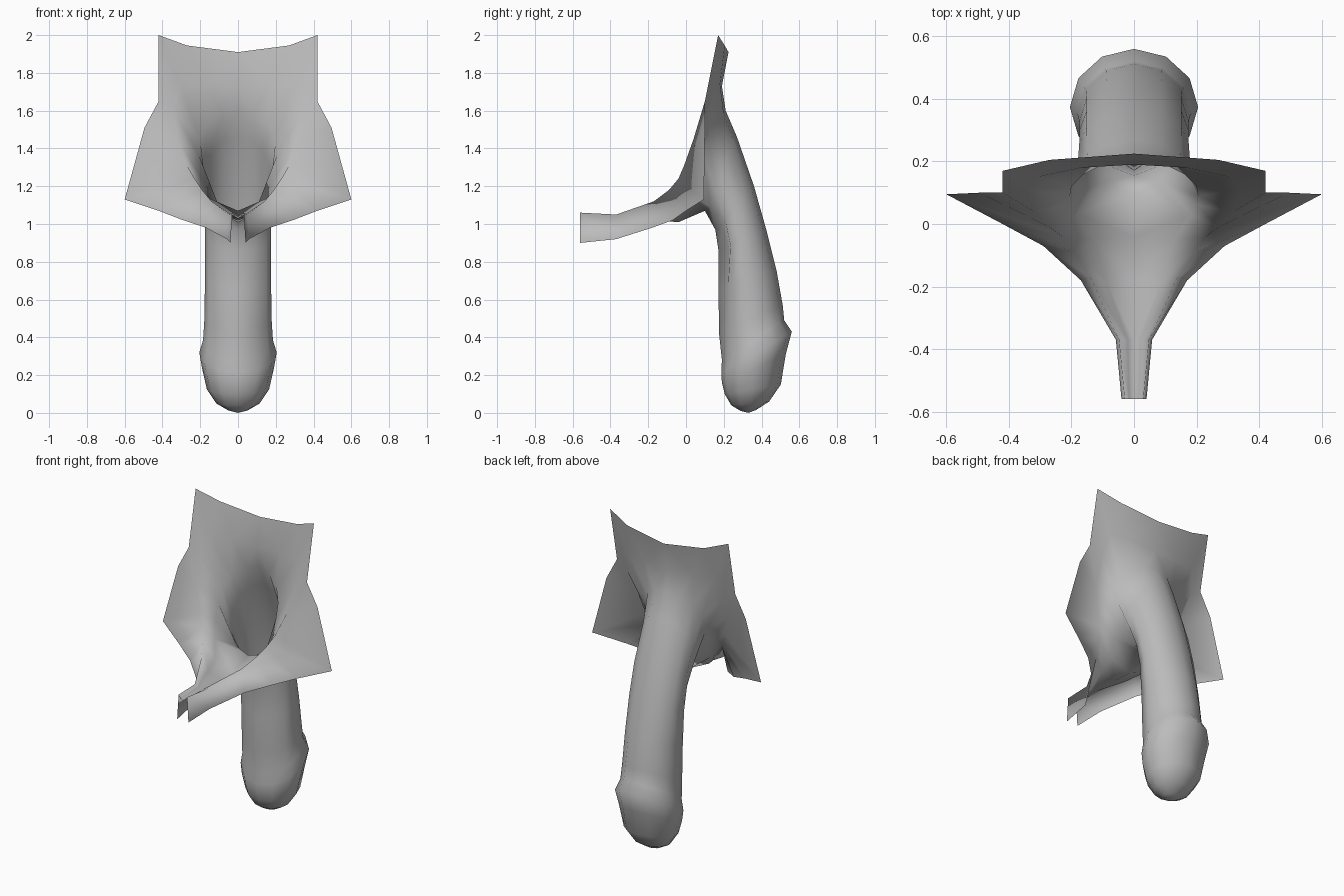
import bpy, bmesh, math

if "Cube" in bpy.data.objects:
    bpy.data.objects.remove(bpy.data.objects["Cube"])

grey = bpy.data.materials.new("plain grey")
grey.diffuse_color = (0.5, 0.5, 0.5, 1)
grey.use_nodes = True
grey.node_tree.nodes["Principled BSDF"].inputs["Base Color"].default_value = grey.diffuse_color

# Half rows of the open skin patch, from top centre round to the rear strip
outer_edge = [(0, .225, 1.91), (.27, .205, 1.945), (.42, .17, 2.0), (.42, .10, 1.65),
              (.495, .10, 1.51), (.6, .095, 1.13), (.42, .0, 1.07), (.29, -.07, 1.02),
              (.17, -.18, .98), (.058, -.37, .92), (.04, -.56, .90)]
groin_fold = [(0, .19, 1.73), (.17, .18, 1.74), (.31, .15, 1.74), (.34, .11, 1.6),
              (.32, .04, 1.45), (.27, -.01, 1.31), (.23, -.04, 1.24), (.19, -.09, 1.18),
              (.14, -.17, 1.12), (.048, -.37, 1.05), (.03, -.56, 1.06)]
inner_wall = [(0, .21, 1.6), (.08, .2, 1.58), (.16, .16, 1.53), (.2, .12, 1.45),
              (.205, .09, 1.36), (.2, .06, 1.25), (.185, .03, 1.15), (.13, -.05, 1.07),
              (.09, -.18, 1.05), (.02, -.37, 1.04), (.015, -.56, 1.04)]
root_row = [(0, .27, 1.46), (.09, .255, 1.43), (.15, .22, 1.36), (.18, .19, 1.27),
            (.17, .16, 1.17), (.1, .13, 1.09), (0, .1, 1.07), (0, -.04, 1.01),
            (0, -.18, 1.02), (0, -.37, 1.03), (0, -.56, 1.03)]

# Stations down the tube: outer y, z, inner y, z, half width, underside hollow
stations = [(.36, 1.2, .155, .97, .175, .02), (.425, .97, .172, .86, .175, .04),
            (.48, .75, .172, .65, .175, .03), (.512, .57, .175, .42, .178, .02),
            (.52, .49, .19, .28, .185, .01), (.56, .43, .187, .21, .205, 0),
            (.528, .31, .19, .16, .19, 0), (.502, .15, .205, .10, .165, 0),
            (.44, .06, .24, .04, .115, 0), (.37, .015, .29, .01, .05, 0)]


def half_ring(ty, tz, by, bz, w, hollow, n=6):
    """Half an ellipse from the outer side to the inner side."""
    ring = []
    for k in range(n + 1):
        a = math.pi * k / n
        t = (1 - math.cos(a)) / 2
        y = ty + (by - ty) * t + (hollow if k == n - 1 else 0)
        ring.append((w * math.sin(a) if 0 < k < n else 0, y, tz + (bz - tz) * t))
    return ring


rows = [outer_edge, groin_fold, inner_wall, root_row] + [half_ring(*s) for s in stations]

bm = bmesh.new()
grid = [[bm.verts.new(p) for p in row] for row in rows]
for a, b in zip(grid, grid[1:]):
    for k in range(min(len(a), len(b)) - 1):
        bm.faces.new((a[k], b[k], b[k + 1], a[k + 1]))
# Closed tip
tip = bm.verts.new((0, .33, 0))
last = grid[-1]
for k in range(len(last) - 1):
    bm.faces.new((last[k], tip, last[k + 1]))
# Other half
geom = bm.verts[:] + bm.edges[:] + bm.faces[:]
bmesh.ops.mirror(bm, geom=geom, axis='X', merge_dist=0.0005)
bmesh.ops.remove_doubles(bm, verts=bm.verts[:], dist=0.0005)
bmesh.ops.recalc_face_normals(bm, faces=bm.faces[:])
bm.normal_update()
# The tip must face down, so the outside is the smooth visible side
tip_face = min(bm.faces, key=lambda f: f.calc_center_median().z)
if tip_face.normal.z > 0:
    bmesh.ops.reverse_faces(bm, faces=bm.faces[:])

mesh = bpy.data.meshes.new("anatomy_skin")
bm.to_mesh(mesh)
bm.free()
mesh.materials.append(grey)
for p in mesh.polygons:
    p.use_smooth = True
skin = bpy.data.objects.new("anatomy_skin", mesh)
bpy.context.collection.objects.link(skin)
